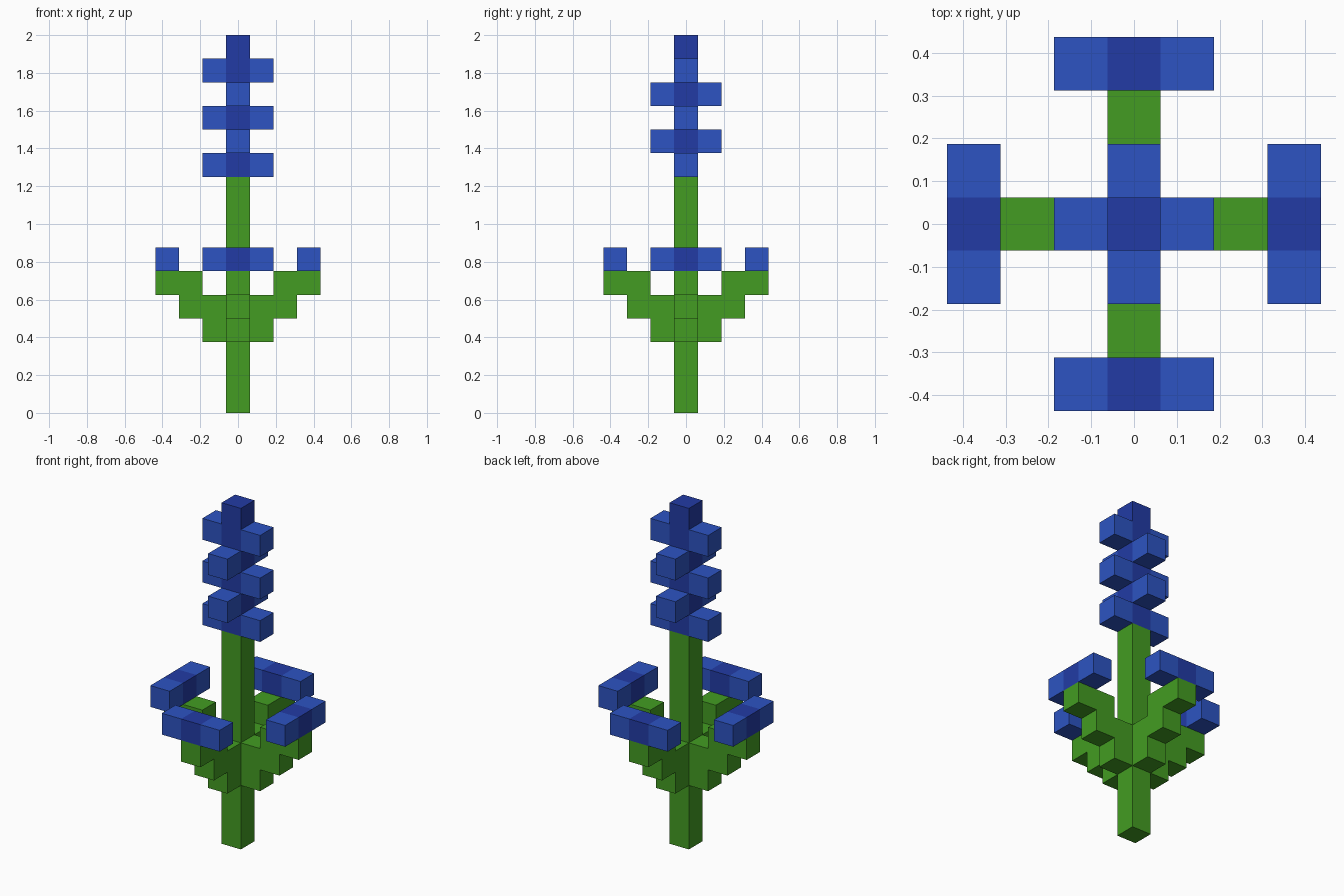
import bpy
import bmesh
import math
from mathutils import Matrix, Vector

cube = bpy.data.objects.get("Cube")
if cube:
    bpy.data.objects.remove(cube, do_unlink=True)

U = 0.125  # one block


def material(name, rgb):
    m = bpy.data.materials.new(name)
    m.use_nodes = True
    m.diffuse_color = (*rgb, 1)
    bsdf = next(n for n in m.node_tree.nodes if n.type == 'BSDF_PRINCIPLED')
    bsdf.inputs["Base Color"].default_value = (*rgb, 1)
    return m


GREEN = material("leaf green", (0.056, 0.335, 0.016))
BLUE = material("petal blue", (0.026, 0.088, 0.540))
DARK = material("deep blue", (0.016, 0.044, 0.375))


def add_object(name, bm, *mats):
    bmesh.ops.recalc_face_normals(bm, faces=bm.faces)
    mesh = bpy.data.meshes.new(name)
    bm.to_mesh(mesh)
    bm.free()
    for m in mats:
        mesh.materials.append(m)
    obj = bpy.data.objects.new(name, mesh)
    bpy.context.collection.objects.link(obj)
    return obj


def box(lo, hi):
    """Box between two corners, given in blocks."""
    lo, hi = Vector(lo) * U, Vector(hi) * U
    bm = bmesh.new()
    bmesh.ops.create_cube(bm, size=1, matrix=Matrix.Translation((lo + hi) / 2)
                          @ Matrix.Diagonal((*(hi - lo), 1)))
    return bm


def turn(bm, quarter):
    bmesh.ops.rotate(bm, verts=bm.verts, cent=(0, 0, 0),
                     matrix=Matrix.Rotation(quarter * math.pi / 2, 3, 'Z'))


# Central stem and the core of the flower spike
add_object("stem", box((-.5, -.5, 0), (.5, .5, 10)), GREEN)
add_object("spike_core", box((-.5, -.5, 10), (.5, .5, 16)), DARK)

# Spike petals: opposite pairs, alternating direction at each level
for level in range(5):
    for side in (0, 2):
        bm = box((.5, -.5, 10 + level), (1.5, .5, 11 + level))
        turn(bm, side + level % 2)
        add_object(f"spike_petal_{level + 1}_{side // 2 + 1}", bm, BLUE)

# Stepped side of a leaf (distance from axis, height), in blocks
LEAF = [(.5, 3), (1.5, 3), (1.5, 4), (2.5, 4), (2.5, 5), (3.5, 5),
        (3.5, 6), (1.5, 6), (1.5, 5), (.5, 5)]

for i, side in enumerate(("left", "back", "right", "front")):
    # Leaf: the stepped profile pushed out to one block thick
    bm = bmesh.new()
    face = bm.faces.new([bm.verts.new((x * U, -U / 2, z * U)) for x, z in LEAF])
    out = bmesh.ops.extrude_face_region(bm, geom=[face], use_keep_orig=True)
    bmesh.ops.translate(bm, vec=(0, U, 0), verts=[
        v for v in out["geom"] if isinstance(v, bmesh.types.BMVert)])
    turn(bm, i)
    add_object(f"leaf_{side}", bm, GREEN)

    # Flower bar across the leaf tip, with a deep blue middle third
    bm = box((2.5, -1.5, 6), (3.5, 1.5, 7))
    for y in (-U / 2, U / 2):
        bmesh.ops.bisect_plane(bm, geom=bm.verts[:] + bm.edges[:] + bm.faces[:],
                               plane_co=(0, y, 0), plane_no=(0, 1, 0))
    for f in bm.faces:
        f.material_index = int(abs(f.calc_center_median().y) < U / 2)
    turn(bm, i)
    add_object(f"flower_bar_{side}", bm, BLUE, DARK)
